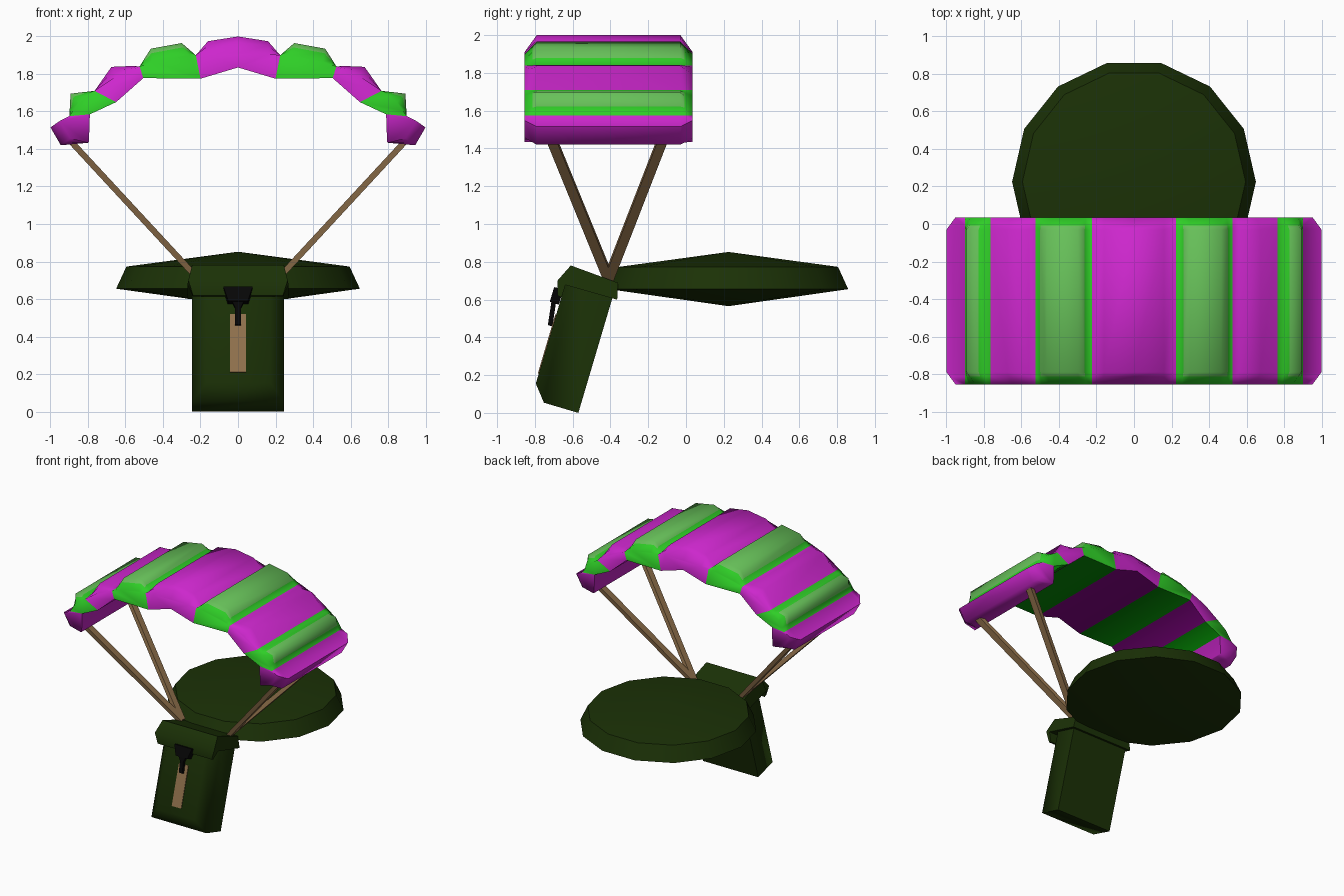
import bpy, bmesh, math
from mathutils import Vector

if "Cube" in bpy.data.objects:
    bpy.data.objects.remove(bpy.data.objects["Cube"], do_unlink=True)


def material(name, rgb):
    m = bpy.data.materials.new(name)
    m.use_nodes = True
    m.diffuse_color = (*rgb, 1)
    m.node_tree.nodes["Principled BSDF"].inputs["Base Color"].default_value = (*rgb, 1)
    return m


MAGENTA = material("magenta cloth", (0.61, 0.02, 0.61))
GREEN = material("green cloth", (0.028, 0.62, 0.02))
PALE = material("pale green cloth", (0.135, 0.53, 0.1))
DARK_MAGENTA = material("dark magenta lining", (0.25, 0.001, 0.26))
DARK_GREEN = material("dark green lining", (0.001, 0.25, 0.001))
OLIVE = material("dark olive", (0.011, 0.031, 0.002))
BROWN = material("brown strap", (0.28, 0.165, 0.072))
BLACK = material("black buckle", (0.002, 0.002, 0.002))


def finish(name, bm, mats, angle=30):
    bmesh.ops.remove_doubles(bm, verts=bm.verts, dist=0.0005)
    bmesh.ops.recalc_face_normals(bm, faces=bm.faces)
    mesh = bpy.data.meshes.new(name)
    bm.to_mesh(mesh)
    bm.free()
    ob = bpy.data.objects.new(name, mesh)
    bpy.context.collection.objects.link(ob)
    for m in mats:
        mesh.materials.append(m)
    bpy.ops.object.select_all(action="DESELECT")
    ob.select_set(True)
    bpy.context.view_layer.objects.active = ob
    bpy.ops.object.shade_smooth_by_angle(angle=math.radians(angle))
    return ob


def loft(name, rings, mat, angle=30):
    """Closed solid through rings with equal point counts."""
    bm = bmesh.new()
    vs = [[bm.verts.new(p) for p in r] for r in rings]
    n = len(rings[0])
    for a, b in zip(vs, vs[1:]):
        for i in range(n):
            j = (i + 1) % n
            bm.faces.new((a[i], a[j], b[j], b[i]))
    bm.faces.new(vs[0])
    bm.faces.new(vs[-1])
    return finish(name, bm, [mat], angle)


# Canopy panels: outer profile, inner profile, cloth, end flattening, pale span
PANELS = [
    ([(-.225, 1.9), (-.16, 1.975), (0, 2), (.16, 1.975), (.225, 1.9)],
     [(-.2, 1.775), (0, 1.835), (.2, 1.775)], 0, .9, ()),
    ([(.225, 1.9), (.263, 1.933), (.3, 1.965), (.465, 1.935), (.5, 1.88), (.525, 1.84)],
     [(.2, 1.775), (.505, 1.778)], 1, .85, (1, 2, 3)),
    ([(.525, 1.84), (.56, 1.843), (.675, 1.838), (.765, 1.71)],
     [(.505, 1.778), (.65, 1.65)], 0, .8, ()),
    ([(.765, 1.71), (.8, 1.706), (.828, 1.703), (.893, 1.695), (.897, 1.622), (.9, 1.575)],
     [(.65, 1.65), (.79, 1.585)], 1, .8, (2, 3)),
    ([(.9, 1.575), (1, 1.515), (.945, 1.42), (.8, 1.433)],
     [(.79, 1.585), (.795, 1.437)], 0, .5, ()),
]
MID, HALF = -.41, .445


def add_panel(bm, outer, inner, cloth, flat, pale, side, closed):
    outer = [Vector(p) for p in outer]
    inner = [Vector(p) for p in inner]
    first, last = outer[0], outer[-1]
    chord = (last - first).normalized()

    def ring(y, amount):
        pts = [p.lerp(first + chord * (p - first).dot(chord), amount) for p in outer]
        return [bm.verts.new((side * p.x, y, p.y)) for p in pts + inner[::-1]]

    steps = [(-HALF, flat), (.042 - HALF, flat * .35), (.065 - HALF, 0)]
    steps += [(-y, a) for y, a in steps[::-1]]
    rings = [ring(MID + y, a) for y, a in steps]
    n, k = len(rings[0]), len(outer)
    for r, (a, b) in enumerate(zip(rings, rings[1:])):
        for i in range(n):
            if i == n - 1 or (i == k - 1 and not closed):
                continue  # walls between neighbouring panels stay open
            f = bm.faces.new((a[i], a[(i + 1) % n], b[(i + 1) % n], b[i]))
            f.material_index = cloth
            if 0 < r < 4 and i in pale:
                f.material_index = 2
            elif i >= k and not closed:
                f.material_index = 3 + cloth  # lining underneath
    for end in (rings[0], rings[-1]):
        bm.faces.new(end).material_index = cloth


bm = bmesh.new()
for idx, panel in enumerate(PANELS):
    for side in ((1, -1) if idx else (1,)):
        add_panel(bm, *panel, side, idx == len(PANELS) - 1)
finish("canopy", bm, [MAGENTA, GREEN, PALE, DARK_MAGENTA, DARK_GREEN], 80)

# Round dished shield, fourteen sides
SIDES = 14
bm = bmesh.new()
rims = [[bm.verts.new((r * math.cos(math.tau * i / SIDES),
                       .225 + r * math.sin(math.tau * i / SIDES), z))
         for i in range(SIDES)] for r, z in ((.65, .655), (.595, .773))]
low, high = bm.verts.new((0, .225, .565)), bm.verts.new((0, .225, .852))
for i in range(SIDES):
    j = (i + 1) % SIDES
    bm.faces.new((rims[0][i], rims[0][j], rims[1][j], rims[1][i]))
    bm.faces.new((rims[0][i], rims[0][j], low))
    bm.faces.new((rims[1][i], rims[1][j], high))
finish("round_shield", bm, [OLIVE], 30)

# Tilted pack: local axes are x, forward f and up u
TILT = math.radians(16.5)


def pack(x, f, u):
    c, s = math.cos(TILT), math.sin(TILT)
    return Vector((x, -.57 + s * u - c * f, c * u + s * f))


def rect(w, f, u0, u1, w1=None):
    w1 = w if w1 is None else w1
    return [pack(-w, f, u0), pack(w, f, u0), pack(w1, f, u1), pack(-w1, f, u1)]


loft("pack_body", [rect(.245, 0, 0, .68), rect(.245, .19, 0, .68),
                   rect(.17, .26, .085, .68)], OLIVE, 60)

# Flap over the top: profile of half width, forward, up
FLAP = [(.27, -.027, .633), (.25, -.006, .72), (.245, .26, .737),
        (.265, .305, .64), (.24, .28, .562), (.24, .258, .562), (.27, .258, .63)]
loft("pack_flap", [[pack(s * w, f, u) for w, f, u in FLAP] for s in (-1, 1)],
     OLIVE, 60)

# Front strip, buckle and buckle tongue
loft("pack_strip", [rect(.042, .258, .14, .465), rect(.042, .265, .14, .465)], BROWN)
loft("buckle", [rect(.055, .262, .52, .605, .08),
                rect(.052, .312, .522, .602, .078)], BLACK)
loft("buckle_tongue", [
    [pack(x, f, u) for x, f in ((-w, f0), (w, f0), (w, f0 + .025), (-w, f0 + .025))]
    for w, f0, u in ((.015, .262, .4), (.015, .274, .49), (.035, .28, .53))], BLACK)

# Four suspension straps
for s, side in ((1, "left"), (-1, "right")):
    for d, place in ((-1, "front"), (1, "back")):
        a = Vector((s * .215, -.41, .71))
        b = Vector((s * .9, -.4175 + d * .295, 1.45))
        axis = (b - a).normalized()
        u = axis.cross(Vector((0, 1, 0))).normalized() * .016
        v = axis.cross(u).normalized() * .026
        loft(f"{place}_{side}_strap",
             [[p + u + v, p - u + v, p - u - v, p + u - v] for p in (a, b)], BROWN)
